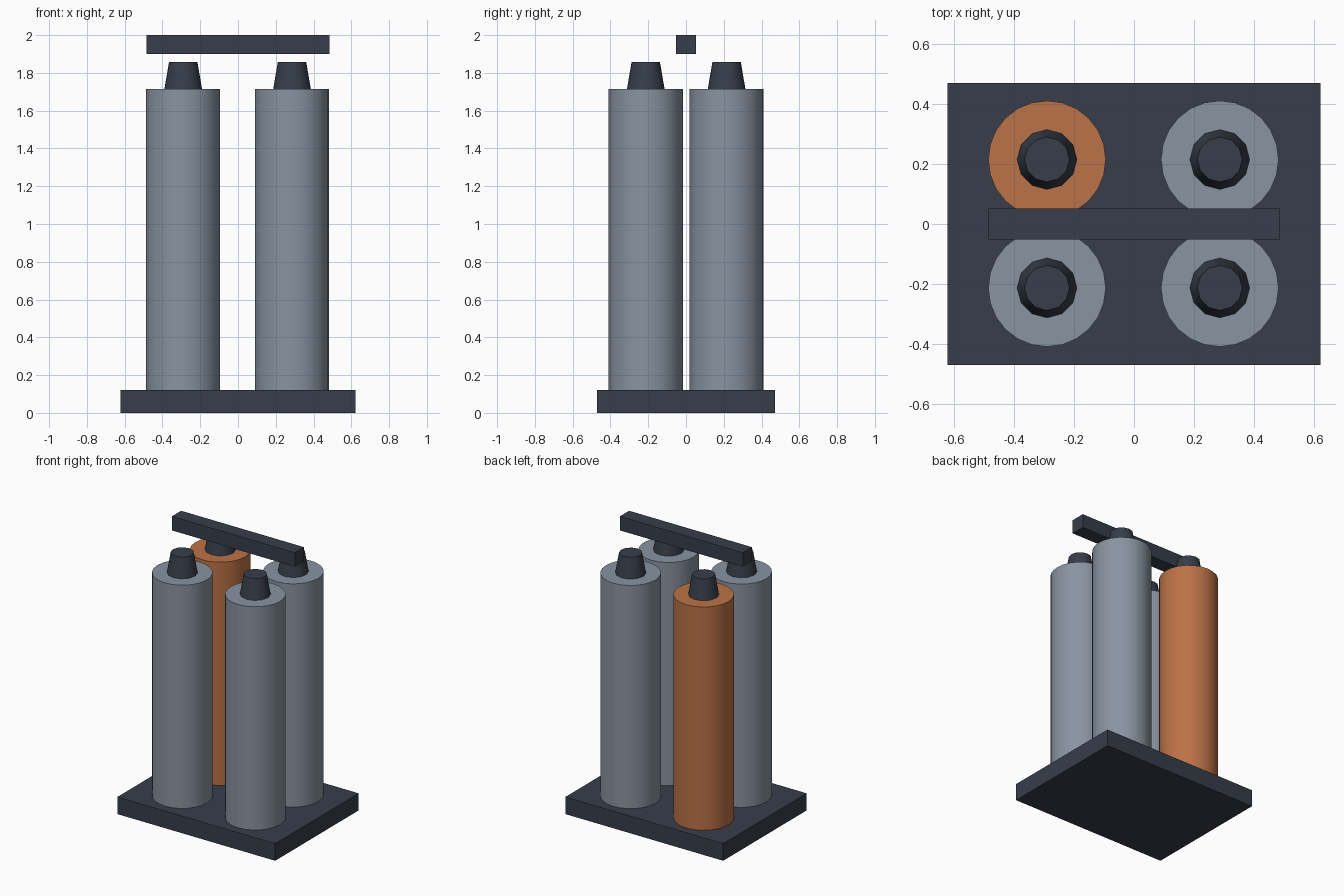
import bpy, math

if "Cube" in bpy.data.objects:
    bpy.data.objects.remove(bpy.data.objects["Cube"])


def material(name, rgb):
    m = bpy.data.materials.new(name)
    m.diffuse_color = (*rgb, 1)
    m.use_nodes = True
    m.node_tree.nodes["Principled BSDF"].inputs["Base Color"].default_value = m.diffuse_color
    return m


DARK = material("dark slate", (0.038, 0.048, 0.068))
GREY = material("cool grey", (0.25, 0.295, 0.355))
ORANGE = material("burnt orange", (0.50, 0.168, 0.063))


def box(name, size, z0):
    bpy.ops.mesh.primitive_cube_add(size=1, location=(0, 0, z0 + size[2] / 2))
    o = bpy.context.object
    o.name = name
    o.scale = size
    bpy.ops.object.transform_apply(location=False, rotation=False, scale=True)
    o.data.materials.append(DARK)


def tapered(name, sides, r1, r2, z0, z1, x, y, mat):
    bpy.ops.mesh.primitive_cone_add(vertices=sides, radius1=r1, radius2=r2,
                                    depth=z1 - z0, location=(x, y, (z0 + z1) / 2))
    o = bpy.context.object
    o.name = name
    o.data.materials.append(mat)
    bpy.ops.object.shade_smooth_by_angle(angle=math.radians(35))


# Base slab and overhead bar
box("base_plate", (1.245, 0.94, 0.122), 0)
box("top_bar", (0.97, 0.104, 0.10), 1.90)

# Four cylinders with tapered valves; the back left one is orange
for side, x in (("left", -0.29), ("right", 0.286)):
    for end, y in (("front", -0.213), ("back", 0.215)):
        body = ORANGE if (side, end) == ("left", "back") else GREY
        tapered(f"{end}_{side}_cylinder", 24, 0.196, 0.196, 0.12, 1.714, x, y, body)
        tapered(f"{end}_{side}_valve", 12, 0.1, 0.075, 1.712, 1.858, x, y, DARK)
